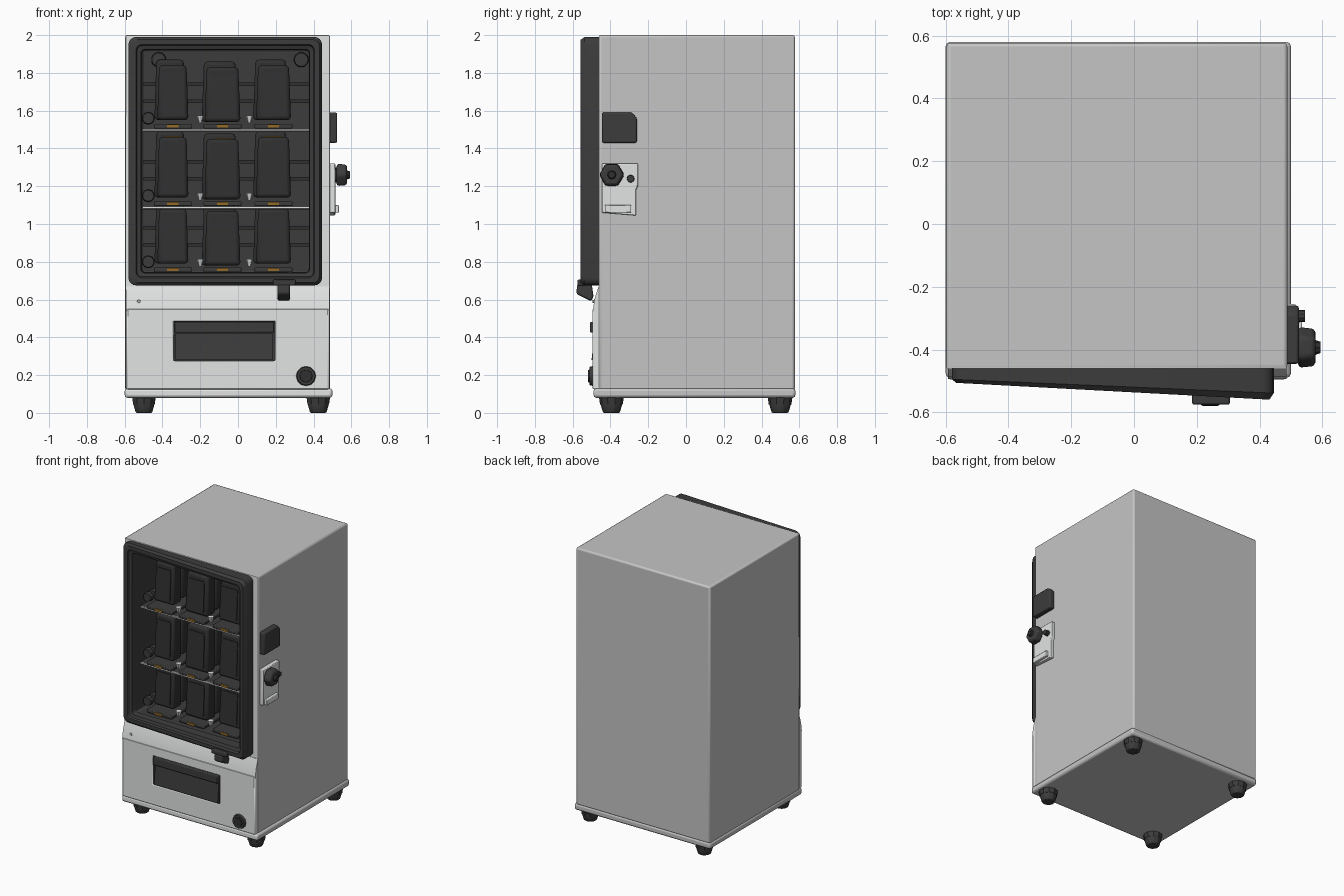
import bpy, bmesh, math
from mathutils import Vector, Matrix

if "Cube" in bpy.data.objects:
    bpy.data.objects.remove(bpy.data.objects["Cube"])


def material(name, *rgb):
    m = bpy.data.materials.new(name)
    m.use_nodes = True
    m.diffuse_color = (*rgb, 1)
    m.node_tree.nodes["Principled BSDF"].inputs["Base Color"].default_value = (*rgb, 1)
    return m


GREY = material("cabinet grey", 0.55, 0.56, 0.55)
WHITE = material("panel white", 0.76, 0.78, 0.77)
DARK = material("charcoal plastic", 0.045, 0.045, 0.045)
BLACK = material("dark package", 0.03, 0.03, 0.03)
AMBER = material("amber label", 0.3, 0.15, 0.02)


def finish(bm, name, mats, bevel=0.0, segments=2):
    bmesh.ops.recalc_face_normals(bm, faces=bm.faces)
    me = bpy.data.meshes.new(name)
    bm.to_mesh(me)
    bm.free()
    ob = bpy.data.objects.new(name, me)
    bpy.context.collection.objects.link(ob)
    for m in mats:
        me.materials.append(m)
    if bevel:
        mod = ob.modifiers.new("Bevel", "BEVEL")
        mod.width, mod.segments, mod.limit_method = bevel, segments, "ANGLE"
    bpy.ops.object.select_all(action="DESELECT")
    ob.select_set(True)
    bpy.context.view_layer.objects.active = ob
    bpy.ops.object.shade_smooth_by_angle(angle=math.radians(35))
    return ob


def box_mesh(x, y, z):
    bm = bmesh.new()
    bmesh.ops.create_cube(bm, size=1)
    for v in bm.verts:
        v.co = [r[0] if c < 0 else r[1] for c, r in zip(v.co, (x, y, z))]
    return bm


def box(name, x, y, z, mat, bevel=0.0):
    return finish(box_mesh(x, y, z), name, [mat], bevel)


def recessed_box(name, x, y, z, window_x, window_z, floor_y, outer, bevel):
    """Box whose front face has a dark rectangular recess."""
    bm = box_mesh(x, y, z)
    bm.normal_update()
    front = min(bm.faces, key=lambda f: f.normal.y)
    front.material_index = 1
    cx, cz = sum(x) / 2, sum(z) / 2
    for depth, index in ((y[0], 1), (floor_y, 2)):
        ring = bmesh.ops.inset_individual(bm, faces=[front], thickness=0.01)["faces"]
        for v in front.verts:
            if index == 1:
                v.co.x = window_x[0] if v.co.x < cx else window_x[1]
                v.co.z = window_z[0] if v.co.z < cz else window_z[1]
            else:
                wx, wz = sum(window_x) / 2, sum(window_z) / 2
                v.co.x = window_x[0] if v.co.x < wx else window_x[1]
                v.co.z = window_z[0] if v.co.z < wz else window_z[1]
            v.co.y = depth
        for f in ring:
            f.material_index = index
    front.material_index = 2
    return finish(bm, name, [outer, WHITE, DARK], bevel)


def prism(name, profile, x0, x1, mat, bevel=0.0):
    """Side profile of (y, z) points extruded along x."""
    bm = bmesh.new()
    face = bm.faces.new([bm.verts.new((x0, py, pz)) for py, pz in profile])
    new = bmesh.ops.extrude_face_region(bm, geom=[face])["geom"]
    for v in new:
        if isinstance(v, bmesh.types.BMVert):
            v.co.x = x1
    return finish(bm, name, [mat], bevel)


def cone(name, centre, axis, r1, r2, depth, sides, mat, bevel=0.0):
    bm = bmesh.new()
    turn = Vector((0, 0, 1)).rotation_difference(Vector(axis)).to_matrix().to_4x4()
    bmesh.ops.create_cone(bm, cap_ends=True, segments=sides, radius1=r1, radius2=r2,
                          depth=depth, matrix=Matrix.Translation(centre) @ turn)
    return finish(bm, name, [mat], bevel)


# Cabinet with display cavity, plinth and lower front panel
DOOR_X, DOOR_Z = (-0.58, 0.445), (0.675, 1.99)
BACK = -0.13
recessed_box("cabinet", (-0.597, 0.488), (-0.46, 0.577), (0.12, 2.0),
             (-0.51, 0.385), (0.74, 1.925), BACK, GREY, 0.012)
base = box("plinth", (-0.6, 0.5), (-0.49, 0.58), (0.08, 0.13), GREY, 0.015)
base.data.materials.append(WHITE)
for p in base.data.polygons:
    p.material_index = int(p.normal.y < -0.5)
recessed_box("lower_panel", (-0.592, 0.485), (-0.495, -0.45), (0.125, 0.55),
             (-0.34, 0.195), (0.275, 0.485), -0.462, WHITE, 0.008)
prism("panel_top_slope", [(-0.493, 0.54), (-0.485, 0.6), (-0.463, 0.67), (-0.45, 0.67),
                          (-0.45, 0.54)], -0.592, 0.485, WHITE)

# Feet
for side, fx in (("left", 0.425), ("right", -0.498)):
    for end, fy in (("front", -0.395), ("back", 0.498)):
        cone(f"{end}_{side}_foot_collar", (fx, fy, 0.065), (0, 0, 1), 0.06, 0.066, 0.04, 10, DARK)
        cone(f"{end}_{side}_foot", (fx, fy, 0.025), (0, 0, 1), 0.045, 0.06, 0.05, 10, DARK, 0.006)

# Wedge-shaped door frame lofted from rounded rectangles
def rounded_loop(bm, inset, radius, t):
    """t = 0 lies on the cabinet, t = 1 on the sloping front."""
    x0, x1 = DOOR_X[0] + inset, DOOR_X[1] - inset
    z0, z1 = DOOR_Z[0] + inset, DOOR_Z[1] - inset
    corners = ((x1 - radius, z1 - radius), (x0 + radius, z1 - radius),
               (x0 + radius, z0 + radius), (x1 - radius, z0 + radius))
    loop = []
    for q, (cx, cz) in enumerate(corners):
        for k in range(5):
            a = math.pi / 2 * (q + k / 4)
            x, z = cx + radius * math.cos(a), cz + radius * math.sin(a)
            front = -0.505 - 0.055 * (x - DOOR_X[0]) / (DOOR_X[1] - DOOR_X[0])
            loop.append(bm.verts.new((x, -0.452 + (front + 0.452) * t, z)))
    return loop


bm = bmesh.new()
rings = [rounded_loop(bm, *s) for s in (
    (0.0, 0.04, 0), (0.0, 0.04, 0.8), (0.014, 0.035, 1), (0.04, 0.03, 1),
    (0.046, 0.025, 0.8), (0.066, 0.02, 0.7), (0.07, 0.02, 0))]
for a, b in zip(rings, rings[1:] + rings[:1]):
    for i in range(len(a)):
        j = (i + 1) % len(a)
        bm.faces.new((a[i], a[j], b[j], b[i]))
finish(bm, "door_frame", [DARK])

# Door latch
box("latch_plate", (0.185, 0.305), (-0.575, -0.5), (0.675, 0.705), DARK, 0.006)
prism("latch_handle", [(-0.577, 0.68), (-0.58, 0.63), (-0.5, 0.59), (-0.49, 0.62),
                       (-0.5, 0.69)], 0.21, 0.275, DARK, 0.01)

# Delivery slot flap, lock and small screw
box("slot_header", (-0.335, 0.19), (-0.508, -0.465), (0.425, 0.482), DARK, 0.006)
prism("slot_flap", [(-0.5, 0.28), (-0.485, 0.42), (-0.47, 0.42), (-0.48, 0.28)],
      -0.33, 0.185, DARK)
cone("lock_ring", (0.36, -0.5, 0.195), (0, -1, 0), 0.054, 0.048, 0.024, 12, DARK)
cone("lock_core", (0.36, -0.51, 0.195), (0, -1, 0), 0.036, 0.032, 0.018, 12, BLACK)
cone("panel_screw", (-0.525, -0.488, 0.59), (0, -1, 0), 0.01, 0.008, 0.012, 8, GREY)

# Payment controls on the side
prism("card_reader", [(-0.445, 1.43), (-0.26, 1.43), (-0.26, 1.56), (-0.285, 1.59),
                      (-0.445, 1.59)], 0.48, 0.525, DARK, 0.008)
prism("coin_plate", [(-0.445, 1.06), (-0.265, 1.045), (-0.265, 1.18), (-0.255, 1.2),
                     (-0.255, 1.32), (-0.445, 1.32)], 0.48, 0.515, WHITE, 0.005)
prism("coin_tray", [(-0.43, 1.06), (-0.29, 1.06), (-0.29, 1.1), (-0.43, 1.1)],
      0.51, 0.535, WHITE, 0.004)
cone("knob_stem", (0.525, -0.393, 1.26), (1, 0, 0), 0.04, 0.04, 0.04, 12, DARK)
cone("knob", (0.55, -0.393, 1.26), (1, 0, 0), 0.068, 0.062, 0.055, 6, DARK, 0.012)
cone("knob_cap", (0.584, -0.393, 1.26), (1, 0, 0), 0.025, 0.018, 0.02, 8, BLACK)
cone("return_button", (0.525, -0.293, 1.24), (1, 0, 0), 0.021, 0.019, 0.04, 10, DARK)

# Interior lamps
for lx in (-0.42, 0.335):
    cone("lamp", (lx, -0.16, 1.87), (0, -1, 0), 0.04, 0.036, 0.06, 14, DARK)


def package(name, cx, z0, height, width, y, depth):
    bm = box_mesh((cx - width / 2, cx + width / 2), (y, y + depth), (z0, z0 + height))
    for v in bm.verts:
        if v.co.z > z0 + height / 2:
            v.co.x = cx + (v.co.x - cx) * 0.88
            v.co.y += 0.015
    return finish(bm, name, [BLACK], 0.018)


# Shelves, each with trays, packages, labels and clips
for row, (shelf, height) in enumerate(((1.50, 0.29), (1.09, 0.32), (0.74, 0.29))):
    box("shelf", (-0.51, 0.385), (-0.40, BACK), (shelf - 0.012, shelf), DARK)
    if row < 2:
        box("shelf_edge", (-0.505, 0.38), (-0.408, -0.40), (shelf - 0.008, shelf + 0.002),
            (GREY, WHITE)[row])
    for rail in (0.14, 0.23):
        box("back_rail", (-0.5, 0.375), (BACK - 0.02, BACK), (shelf + rail, shelf + rail + 0.02), BLACK)
    for col, cx in enumerate((-0.345, -0.082, 0.188)):
        z0 = shelf + (0.05 if col != 1 else 0.04)
        wide = (0.165, 0.19, 0.185)[col]
        box("tray", (cx - 0.1, cx + 0.1), (-0.42, BACK), (shelf + 0.005, shelf + 0.03), DARK, 0.006)
        box("label", (cx - 0.03, cx + 0.03), (-0.427, -0.42), (shelf + 0.01, shelf + 0.026), AMBER)
        package("package", cx, z0, height, wide, -0.37, 0.1)
        package("rear_package", cx - 0.015, z0, height + 0.03, wide, -0.25, 0.1)
        prism("package_panel", [(-0.375, z0 + 0.03), (-0.362, z0 + height - 0.04),
                                (-0.355, z0 + height - 0.04), (-0.366, z0 + 0.03)],
              cx - wide * 0.33, cx + wide * 0.33, BLACK)
        if row == 1:
            box("top_label", (cx - 0.045, cx + 0.045), (-0.33, -0.28),
                (z0 + height - 0.002, z0 + height + 0.006), AMBER)
    for cx in (-0.2, 0.06):
        cone("clip", (cx, -0.4, shelf + 0.055), (0, 0, 1), 0.008, 0.022, 0.04, 5, WHITE)
    for k in range(4):
        cone("side_roller", (-0.475, -0.36 + k * 0.06, shelf + 0.06), (0, -1, 0),
             0.035, 0.03, 0.03, 10, DARK)
